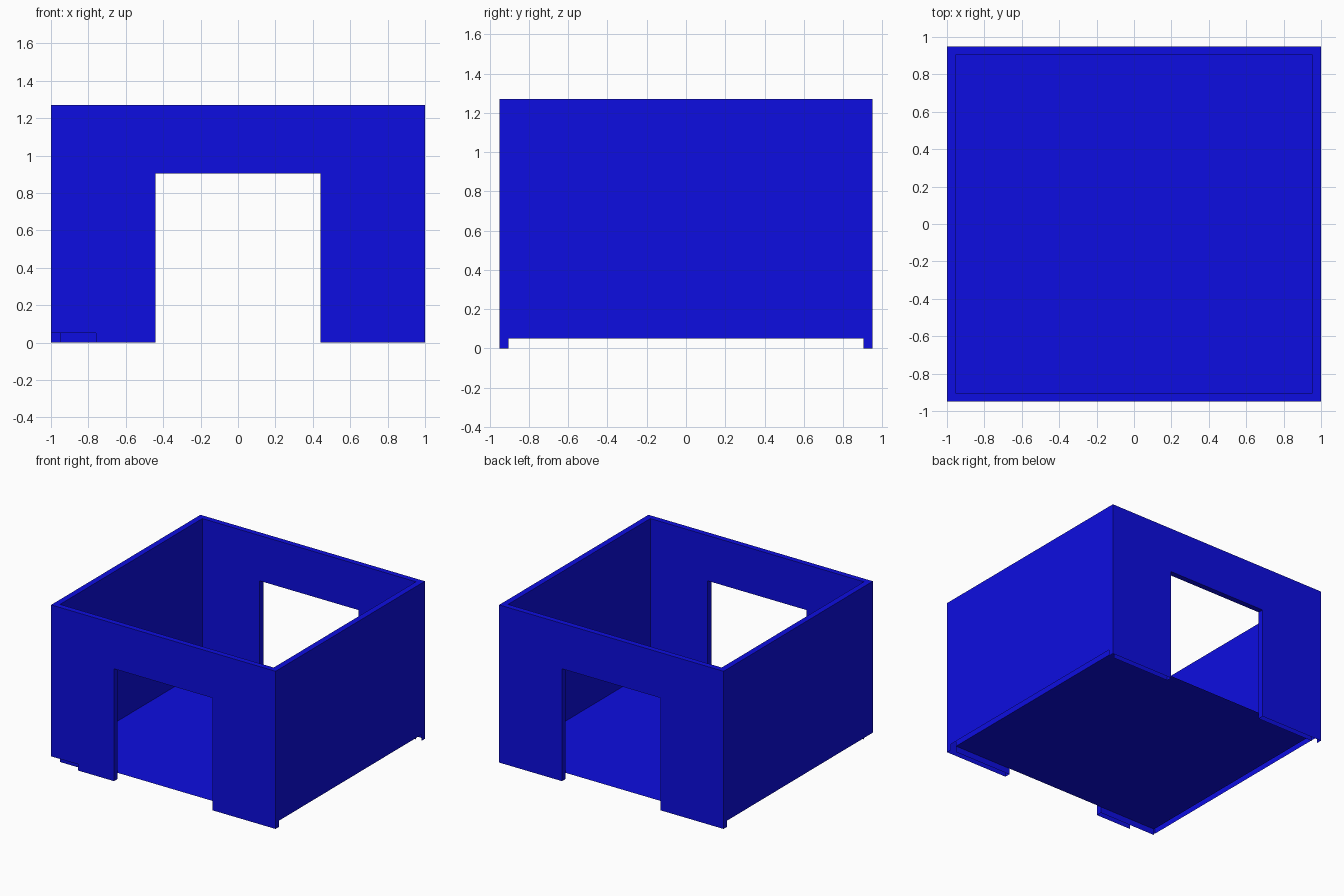
import bpy, bmesh

if "Cube" in bpy.data.objects:
    bpy.data.objects.remove(bpy.data.objects["Cube"])

X, Y, H = 1.0, 0.95, 1.27        # outer half sizes and height
XI, YI = 0.952, 0.905            # inner half sizes
DX, DZ = 0.44, 0.905             # doorway half width and height
F = 0.05                         # floor level

blue = bpy.data.materials.new("blue")
blue.diffuse_color = (0.004, 0.004, 0.75, 1)
blue.use_nodes = True
blue.node_tree.nodes["Principled BSDF"].inputs["Base Color"].default_value = blue.diffuse_color


def make(name, faces):
    """Weld a list of polygons into one flat shaded object."""
    bm = bmesh.new()
    for pts in faces:
        bm.faces.new([bm.verts.new(p) for p in pts])
    bmesh.ops.remove_doubles(bm, verts=bm.verts, dist=0.0005)
    bmesh.ops.recalc_face_normals(bm, faces=bm.faces)
    me = bpy.data.meshes.new(name)
    bm.to_mesh(me)
    bm.free()
    me.materials.append(blue)
    ob = bpy.data.objects.new(name, me)
    bpy.context.collection.objects.link(ob)
    return ob


def doorway_wall(w, y, corner):
    """Wall outline with a doorway; corner gives its lower left points."""
    pts = corner + [(-DX, 0), (-DX, DZ), (DX, DZ), (DX, 0),
                    (w, 0), (w, F), (w, H), (-w, H)]
    return [(x, y, z) for x, z in pts]


def side(x, y):
    return [(x, -y, F), (x, y, F), (x, y, H), (x, -y, H)]


walls = []

# Outer skin: front has a missing strip at its lower left
walls.append(doorway_wall(X, -Y, [(-X, F), (-0.76, F), (-0.76, 0)]))
walls.append(doorway_wall(X, Y, [(-X, F), (-X, 0)]))

# Inner skin of front and back
for s in (-1, 1):
    walls.append(doorway_wall(XI, s * YI, [(-XI, F), (-XI, 0)]))

# Side walls, open underneath
for s in (-1, 1):
    walls += [side(s * X, Y), side(s * XI, YI)]

# Top rim joining both skins
for s in (-1, 1):
    walls.append([(-X, s * Y, H), (X, s * Y, H), (XI, s * YI, H), (-XI, s * YI, H)])
    walls.append([(s * X, -Y, H), (s * X, Y, H), (s * XI, YI, H), (s * XI, -YI, H)])

# Doorway reveals
for s in (-1, 1):
    for (xa, za), (xb, zb) in (((-DX, 0), (-DX, DZ)), ((-DX, DZ), (DX, DZ)), ((DX, DZ), (DX, 0))):
        walls.append([(xa, s * Y, za), (xb, s * Y, zb), (xb, s * YI, zb), (xa, s * YI, za)])

# End caps of the feet below floor level
for sx, sy in ((1, -1), (1, 1), (-1, 1)):
    walls.append([(sx * X, sy * Y, 0), (sx * X, sy * YI, 0),
                  (sx * X, sy * YI, F), (sx * X, sy * Y, F)])
make("walls", walls)

# Thin floor sheet
make("floor", [[(-XI, -YI, F), (XI, -YI, F), (XI, YI, F), (-XI, YI, F)]])
